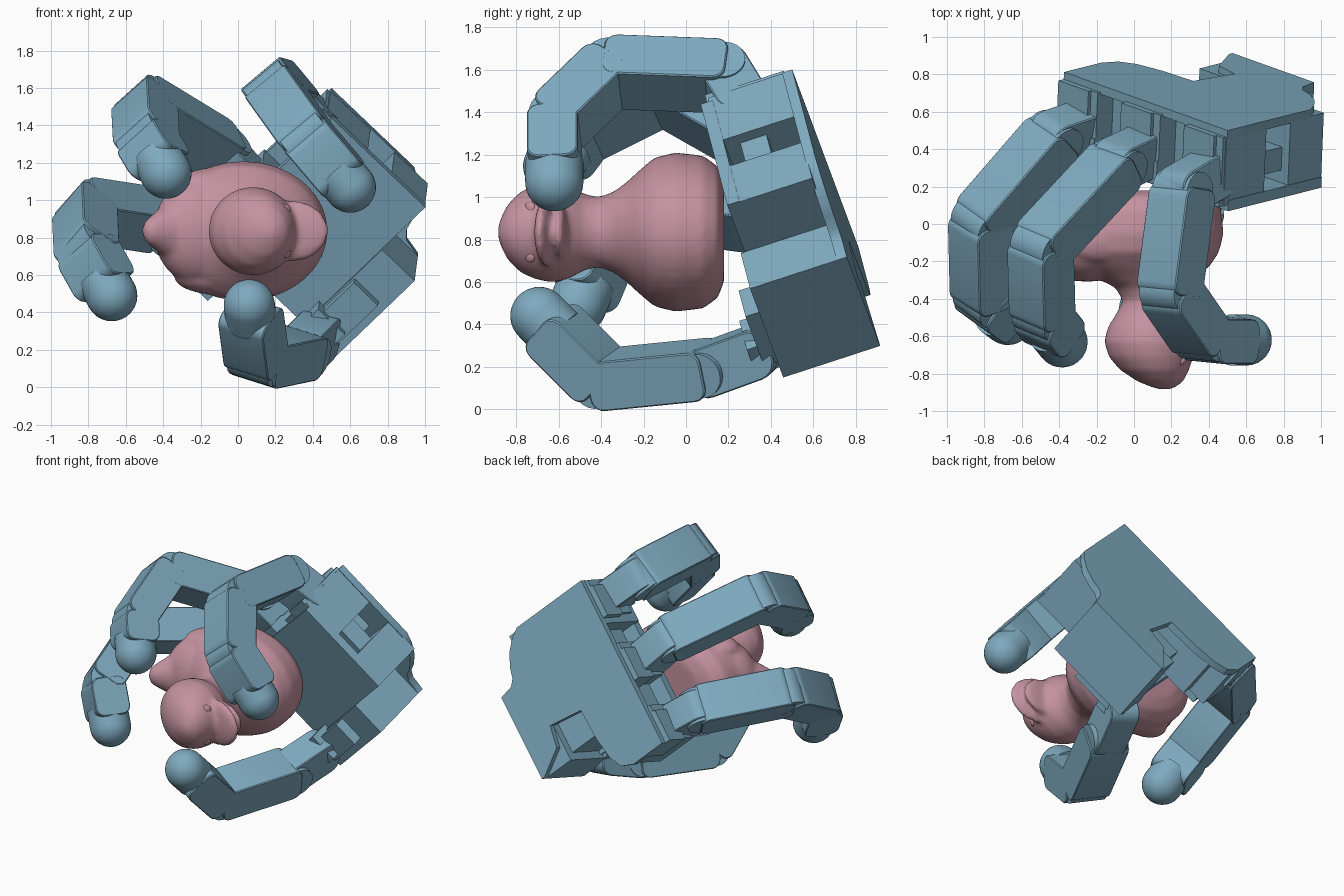
import bpy, bmesh
from math import sin, cos, pi
from mathutils import Vector as V, Matrix

if "Cube" in bpy.data.objects:
    bpy.data.objects.remove(bpy.data.objects["Cube"])


def material(name, col):
    m = bpy.data.materials.new(name)
    m.diffuse_color = (*col, 1)
    m.use_nodes = True
    m.node_tree.nodes["Principled BSDF"].inputs["Base Color"].default_value = m.diffuse_color
    return m


BLUE = material("blue_plastic", (0.21, 0.40, 0.52))
PINK = material("pink_rubber", (0.55, 0.29, 0.35))


def finish(name, bm, mat, bevel=0.0, angle=0.6):
    bmesh.ops.recalc_face_normals(bm, faces=bm.faces)
    me = bpy.data.meshes.new(name)
    bm.to_mesh(me)
    bm.free()
    ob = bpy.data.objects.new(name, me)
    bpy.context.collection.objects.link(ob)
    me.materials.append(mat)
    bpy.ops.object.select_all(action='DESELECT')
    ob.select_set(True)
    bpy.context.view_layer.objects.active = ob
    bpy.ops.object.shade_smooth_by_angle(angle=angle)
    if bevel:
        b = ob.modifiers.new("bevel", 'BEVEL')
        b.width, b.segments, b.limit_method, b.angle_limit = bevel, 1, 'ANGLE', 0.9
    return ob


def prism(name, pts, lo, hi, frame, bevel=0.0):
    """Extrude a 2D outline between lo and hi in a frame (origin, u, v, w)."""
    o, u, v, w = frame
    bm = bmesh.new()
    bot = [bm.verts.new(o + u * p[0] + v * p[1] + w * lo) for p in pts]
    top = [bm.verts.new(o + u * p[0] + v * p[1] + w * hi) for p in pts]
    bm.faces.new(bot)
    bm.faces.new(top)
    for i in range(len(pts)):
        j = (i + 1) % len(pts)
        bm.faces.new((bot[i], bot[j], top[j], top[i]))
    return finish(name, bm, BLUE, bevel)


def round_rect(u0, u1, v0, v1, r, n=5):
    out = []
    for k, (cu, cv) in enumerate([(u1 - r, v1 - r), (u0 + r, v1 - r), (u0 + r, v0 + r), (u1 - r, v0 + r)]):
        for i in range(n + 1):
            t = (k + i / n) * pi / 2
            out.append((cu + r * cos(t), cv + r * sin(t)))
    return out


# Palm frame: a runs across the palm, f towards the fingers, n out of the back
A, F, N = V((0.70, -0.25, 0.67)), V((-0.714, -0.18, 0.68)), V((0.04, 0.95, 0.31))
PALM = (V((0.5, 0.5, 1.6)), A.normalized(), F.normalized(), N.normalized())


def palm_box(name, a0, a1, f0, f1, n0, n1):
    return prism(name, [(a0, f0), (a1, f0), (a1, f1), (a0, f1)], n0, n1, PALM)


def palm_point(a, f, n):
    return PALM[0] + PALM[1] * a + PALM[2] * f + PALM[3] * n


# Back plate with its window notch
prism("back_plate", [(0, 0), (0, -.62), (-.04, -.69), (-.11, -.76), (-.2, -.81), (-.27, -.83), (-.31, -.87),
                     (-.33, -.975), (-.955, -.975), (-.955, -.95), (-.84, -.76), (-.69, -.73), (-.73, -.46),
                     (-.95, -.45), (-1.12, -.42), (-1.21, -.37), (-1.25, -.28), (-1.25, 0)], -.05, 0, PALM)

# Wrist box, with the palm core beside it and the frame on the open side
palm_box("wrist_box", -.955, -.33, -.975, -.73, -.48, -.04)
palm_box("wrist_box_inner", -.68, -.33, -.73, -.42, -.40, -.05)
palm_box("window_motor", -.90, -.68, -.73, -.50, -.40, -.10)
palm_box("palm_core", -1.1, -.2, -.42, -.10, -.34, -.05)
palm_box("palm_front_panel", -.93, 0, -.73, -.03, -.46, -.40)
for i, (f0, f1) in enumerate([(-.73, -.48), (-.30, .0)]):
    palm_box(f"side_strut_{i}", -.33, -.005, f0, f1, -.42, -.04)
palm_box("side_motor", -.33, -.06, -.48, -.30, -.33, -.20)

# Finger sockets
for i, a in enumerate((-.14, -.62, -1.1)):
    palm_box(f"finger_socket_{i}", a - .13, a + .13, -.30, .02, -.36, -.04)
    palm_box(f"finger_socket_step_{i}", a - .15, a + .08, -.18, .04, -.22, -.04)
    palm_box(f"finger_socket_lip_{i}", a - .07, a + .13, -.26, .03, -.43, -.30)

# Thumb mount on the front of the wrist box
palm_box("thumb_motor", -.90, -.55, -.92, -.74, -.55, -.45)
palm_box("thumb_socket", -.955, -.78, -.90, -.70, -.60, -.42)

W, T = 0.275, 0.24


def link(name, p, q, side, w, u0, u1, r=.06):
    d = (q - p).normalized()
    s = (side - d * side.dot(d)).normalized()
    L = (q - p).length
    prism(name, round_rect(u0, L + u1, -T / 2, T / 2, r), -w / 2, w / 2, (p, d, s.cross(d), s), .006)


def hinge(name, p, side, w):
    x = side.orthogonal().normalized()
    r = T / 2 - .012
    prism(name, [(r * cos(i * pi / 12), r * sin(i * pi / 12)) for i in range(24)],
          -w / 2, w / 2, (p, x, side.cross(x), side))


def fingertip(name, p, q, r=.137):
    d = (q - p).normalized()
    rot = d.to_track_quat('Z', 'Y').to_matrix().to_4x4()
    bm = bmesh.new()
    rings = [(-.12, r)] + [(r * sin(i * pi / 20), r * cos(i * pi / 20)) for i in range(10)]
    loops = [[bm.verts.new((c * cos(k * pi / 16), c * sin(k * pi / 16), z)) for k in range(32)] for z, c in rings]
    for lo, hi in zip(loops, loops[1:]):
        for k in range(32):
            bm.faces.new((lo[k], lo[k - 1], hi[k - 1], hi[k]))
    tip = bm.verts.new((0, 0, r))
    for k in range(32):
        bm.faces.new((loops[-1][k], loops[-1][k - 1], tip))
    bm.faces.new(loops[0])
    bm.transform(Matrix.Translation(q) @ rot)
    finish(name, bm, BLUE)


def finger(name, pts):
    pts = [V(p) for p in pts]
    side = (pts[2] - pts[1]).cross(pts[-1] - pts[2]).normalized()
    link(name + "_base", pts[0], pts[1], side, .21, -.1, .09, .09)
    for i in range(1, len(pts) - 1):
        hinge(f"{name}_hinge_{i}", pts[i], side, W - .03)
        last = i == len(pts) - 2
        link(f"{name}_link_{i}", pts[i], pts[i + 1], side, W, -.02, -.05 if last else .02)
    fingertip(name + "_tip", pts[-2], pts[-1])


# Three fingers and the thumb, as joint positions from base to tip
finger("first_finger", [palm_point(-.12, 0, -.28), (.26, .18, 1.57), (.19, -.36, 1.59), (.37, -.62, 1.34), (.6, -.62, 1.07)])
finger("middle_finger", [palm_point(-.62, 0, -.28), (-.09, .32, 1.26), (-.50, -.12, 1.51), (-.49, -.50, 1.32), (-.385, -.63, 1.145)])
finger("outer_finger", [palm_point(-1.1, 0, -.28), (-.43, .46, .89), (-.82, .01, .95), (-.81, -.41, .73), (-.675, -.51, .49)])
finger("thumb", [(.42, .33, .27), (.34, .11, .19), (.10, -.39, .14), (.06, -.69, .44)])

# Toy bird lying on its back against the palm: sections (y, centre x, half x, half z)
CZ = 0.835
SECT = [(.18, .05, .29, .23), (.15, .04, .385, .31), (.08, .03, .435, .36), (-.05, .03, .45, .375), (-.15, .02, .435, .35),
        (-.22, .03, .38, .29), (-.28, .06, .28, .235), (-.34, .09, .19, .19), (-.41, .09, .15, .165),
        (-.48, .08, .175, .18), (-.55, .08, .22, .22), (-.63, .08, .24, .238), (-.71, .09, .225, .222),
        (-.78, .11, .185, .19), (-.84, .14, .125, .13), (-.875, .16, .06, .06), (-.885, .165, .02, .02)]
bm = bmesh.new()
loops = [[bm.verts.new((cx + rx * cos(k * pi / 20), y, CZ + rz * sin(k * pi / 20))) for k in range(40)]
         for y, cx, rx, rz in SECT]
for lo, hi in zip(loops, loops[1:]):
    for k in range(40):
        bm.faces.new((lo[k], lo[k - 1], hi[k - 1], hi[k]))
bm.faces.new(loops[0])
bm.faces.new(loops[-1])


def blob(bm, c, s, rot=0.0):
    m = Matrix.Translation(c) @ Matrix.Rotation(rot, 4, 'Z') @ Matrix.Diagonal((*s, 1))
    bmesh.ops.create_uvsphere(bm, u_segments=32, v_segments=18, radius=1, matrix=m)


# Tail, wings and bill blend into the body through one remesh
for i in range(9):
    t = i / 8
    r = .23 - .15 * t
    blob(bm, (-.24 - .21 * t, -.10 - .18 * t, CZ), (r * .8, r * .75, r), .5)
blob(bm, (-.2, -.11, CZ), (.26, .19, .29), .35)
for sgn in (-1, 1):
    blob(bm, (-.06, -.04, CZ + sgn * .25), (.29, .15, .095), .3)
blob(bm, (.29, -.655, CZ), (.20, .045, .165), -.2)
blob(bm, (.28, -.59, CZ), (.17, .035, .13), -.05)
bird = finish("toy_bird_body", bm, PINK, angle=3.1)
rm = bird.modifiers.new("blend", 'REMESH')
rm.mode, rm.voxel_size, rm.use_smooth_shade = 'VOXEL', .016, True
sm = bird.modifiers.new("soften", 'SMOOTH')
sm.factor, sm.iterations = .5, 8

# Eyes
for sgn in (-1, 1):
    bm = bmesh.new()
    blob(bm, (.255, -.735, CZ + sgn * .11), (.034, .02, .034), .75)
    finish("eye_upper" if sgn > 0 else "eye_lower", bm, PINK)
